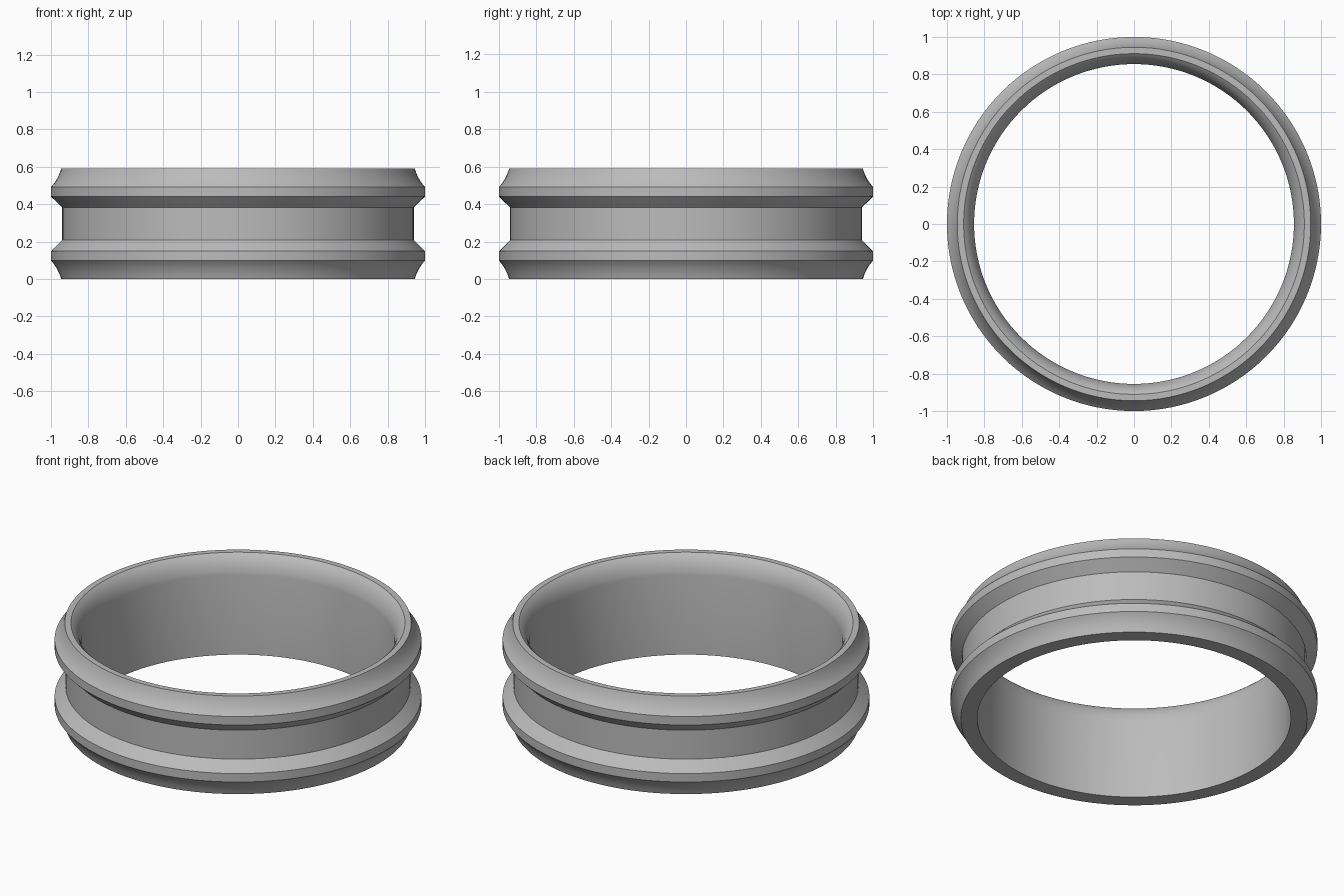
import bpy, bmesh, math

if "Cube" in bpy.data.objects:
    bpy.data.objects.remove(bpy.data.objects["Cube"])

SEGMENTS = 128

metal = bpy.data.materials.new("plain grey metal")
metal.diffuse_color = (0.5, 0.5, 0.5, 1)
metal.use_nodes = True
metal.node_tree.nodes["Principled BSDF"].inputs["Base Color"].default_value = metal.diffuse_color


def curve(p0, p1, p2, n=6):
    """Points of a quadratic curve from p0 to p2, pulled toward p1."""
    pts = []
    for i in range(n + 1):
        t = i / n
        pts.append(tuple((1 - t) ** 2 * a + 2 * t * (1 - t) * b + t * t * c
                         for a, b, c in zip(p0, p1, p2)))
    return pts


# Cross-section (radius, height): flared rims and a central groove
lower_rim = curve((0.945, 0.0), (0.963, 0.06), (1.0, 0.098))
lower_half = lower_rim + [(1.0, 0.149), (0.94, 0.208)]
upper_half = [(r, 0.59 - z) for r, z in reversed(lower_half)]
# Inside wall with a soft flare at the top opening
inner_wall = curve((0.911, 0.59), (0.866, 0.555), (0.855, 0.48), 8) + [(0.855, 0.0)]
profile = lower_half + upper_half + inner_wall

# Revolve the closed cross-section into the ring
bm = bmesh.new()
rings = []
for s in range(SEGMENTS):
    a = 2 * math.pi * s / SEGMENTS
    rings.append([bm.verts.new((r * math.cos(a), r * math.sin(a), z)) for r, z in profile])
for s in range(SEGMENTS):
    here, there = rings[s], rings[(s + 1) % SEGMENTS]
    for i in range(len(profile)):
        j = (i + 1) % len(profile)
        bm.faces.new((here[i], there[i], there[j], here[j]))
bmesh.ops.recalc_face_normals(bm, faces=bm.faces)
mesh = bpy.data.meshes.new("grooved_ring")
bm.to_mesh(mesh)
bm.free()
mesh.materials.append(metal)

ring = bpy.data.objects.new("grooved_ring", mesh)
bpy.context.collection.objects.link(ring)
bpy.context.view_layer.objects.active = ring
ring.select_set(True)
bpy.ops.object.shade_smooth_by_angle(angle=math.radians(25))
